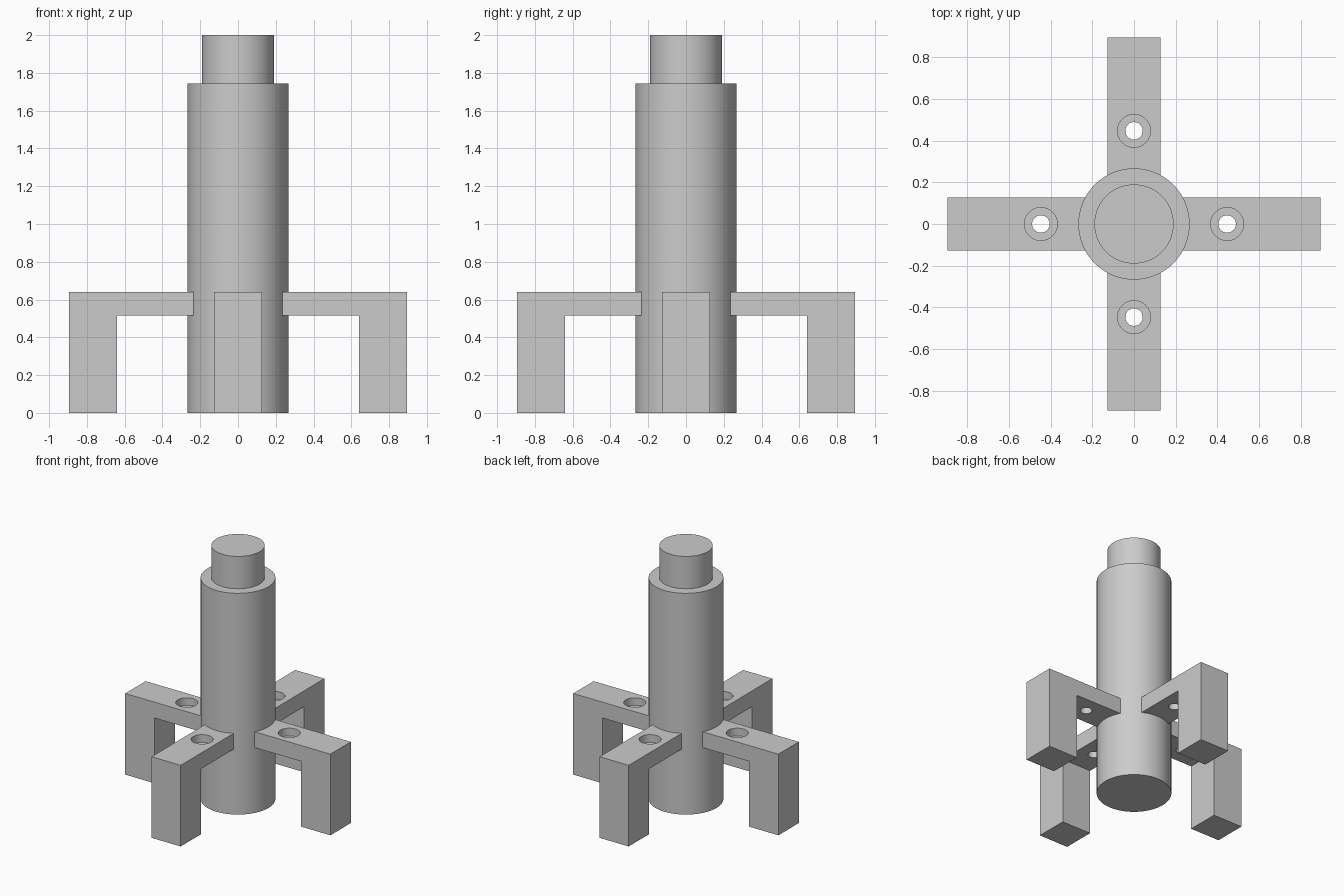
import bpy, bmesh, math

if "Cube" in bpy.data.objects:
    bpy.data.objects.remove(bpy.data.objects["Cube"])

grey = bpy.data.materials.new("plain grey")
grey.diffuse_color = (0.6, 0.6, 0.6, 1)
grey.use_nodes = True
grey.node_tree.nodes["Principled BSDF"].inputs["Base Color"].default_value = grey.diffuse_color


def make_object(name, bm):
    bmesh.ops.recalc_face_normals(bm, faces=bm.faces[:])
    mesh = bpy.data.meshes.new(name)
    bm.to_mesh(mesh)
    bm.free()
    mesh.materials.append(grey)
    obj = bpy.data.objects.new(name, mesh)
    bpy.context.collection.objects.link(obj)
    return obj


def lathe(name, profile, segments, x=0.0):
    """Closed solid turned about a vertical axis at x; profile is (radius, z)."""
    bm = bmesh.new()
    rings = []
    for r, z in profile:
        rings.append([bm.verts.new((x + r * math.cos(2 * math.pi * i / segments),
                                    r * math.sin(2 * math.pi * i / segments), z))
                      for i in range(segments)])
    for a, b in zip(rings, rings[1:]):
        for i in range(segments):
            j = (i + 1) % segments
            bm.faces.new((a[i], a[j], b[j], b[i]))
    bm.faces.new(rings[0])
    bm.faces.new(rings[-1])
    return make_object(name, bm)


def smooth(obj):
    bpy.ops.object.select_all(action='DESELECT')
    obj.select_set(True)
    bpy.context.view_layer.objects.active = obj
    bpy.ops.object.shade_smooth_by_angle(angle=math.radians(30))


# Stepped central column
column = lathe("central_column",
               [(0.267, 0), (0.267, 1.745), (0.19, 1.745), (0.19, 2.0)], 96)
smooth(column)

# Bracket leg: an L-shaped profile extruded across its width
HALF = 0.127
bm = bmesh.new()
outline = [(0.23, 0.515), (0.64, 0.515), (0.64, 0), (0.895, 0), (0.895, 0.64), (0.23, 0.64)]
face = bm.faces.new([bm.verts.new((x, -HALF, z)) for x, z in outline])
ext = bmesh.ops.extrude_face_region(bm, geom=[face])
bmesh.ops.translate(bm, vec=(0, 2 * HALF, 0),
                    verts=[v for v in ext["geom"] if isinstance(v, bmesh.types.BMVert)])
leg = make_object("bracket_leg_1", bm)

# Counterbored bolt hole through the arm
cutter = lathe("bolt_hole_cutter",
               [(0.042, 0.45), (0.042, 0.58), (0.079, 0.58), (0.079, 0.70)], 48, 0.447)
cutter.hide_render = True
cut = leg.modifiers.new("bolt_hole", 'BOOLEAN')
cut.operation = 'DIFFERENCE'
cut.solver = 'EXACT'
cut.object = cutter
bpy.context.view_layer.objects.active = leg
bpy.ops.object.modifier_apply(modifier=cut.name)
bpy.data.objects.remove(cutter)
smooth(leg)

# Four legs around the column
for k in range(1, 4):
    copy = bpy.data.objects.new(f"bracket_leg_{k + 1}", leg.data)
    copy.rotation_euler.z = k * math.pi / 2
    bpy.context.collection.objects.link(copy)
